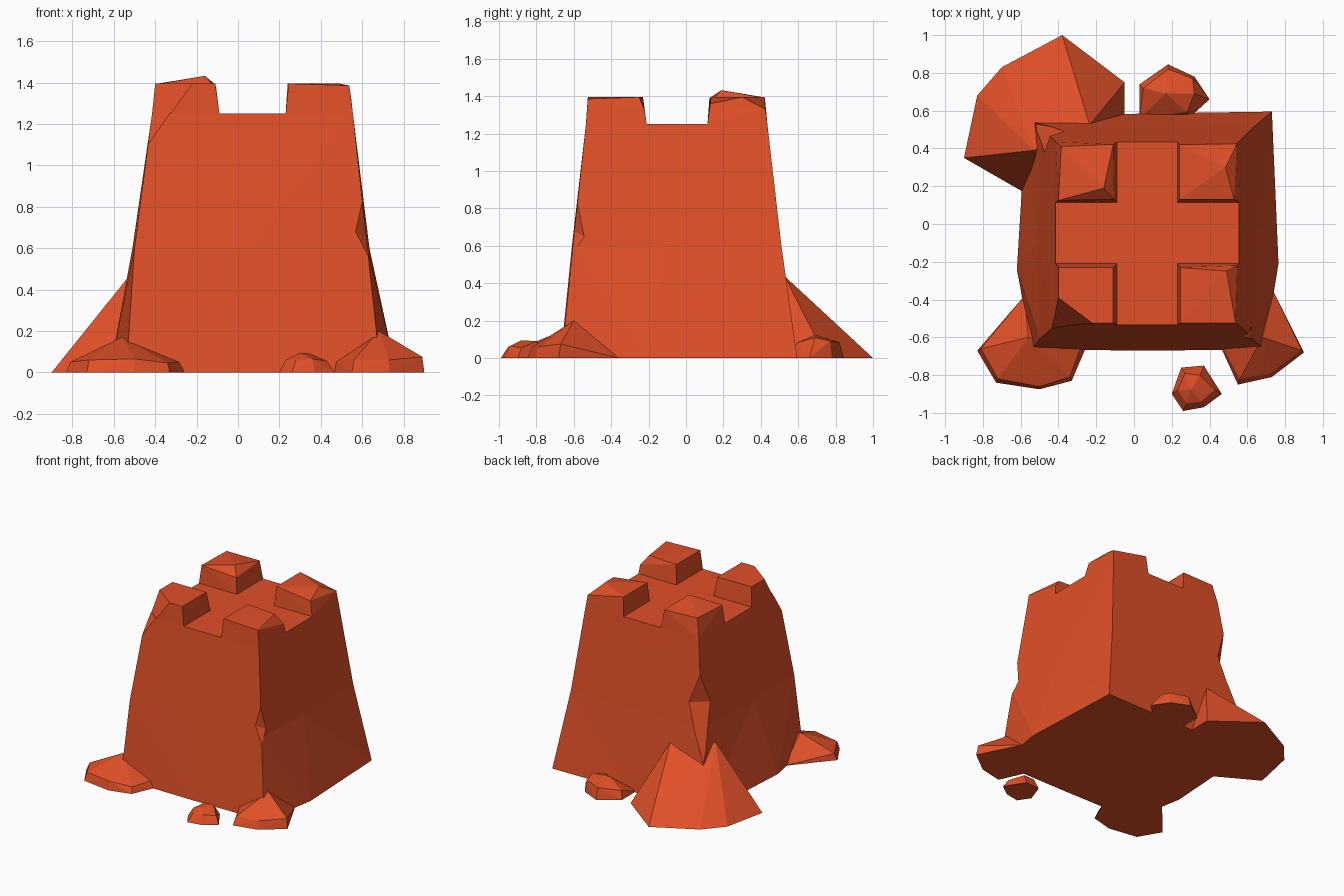
import bpy, bmesh
from mathutils import Vector

old = bpy.data.objects.get("Cube")
if old:
    bpy.data.objects.remove(old, do_unlink=True)

# Single flat colour
sand = bpy.data.materials.new("red_orange_sand")
sand.use_nodes = True
sand.diffuse_color = (0.75, 0.08, 0.021, 1)
sand.node_tree.nodes["Principled BSDF"].inputs["Base Color"].default_value = (0.75, 0.08, 0.021, 1)


def finish(name, bm):
    bmesh.ops.recalc_face_normals(bm, faces=bm.faces[:])
    mesh = bpy.data.meshes.new(name)
    bm.to_mesh(mesh)
    bm.free()
    mesh.materials.append(sand)
    obj = bpy.data.objects.new(name, mesh)
    bpy.context.collection.objects.link(obj)
    return obj


def hull(name, points):
    """Faceted solid wrapped round a few points."""
    bm = bmesh.new()
    verts = [bm.verts.new(p) for p in points]
    res = bmesh.ops.convex_hull(bm, input=verts)
    loose = {g for g in res["geom_interior"] + res["geom_unused"]
             if isinstance(g, bmesh.types.BMVert)}
    bmesh.ops.delete(bm, geom=list(loose), context='VERTS')
    return finish(name, bm)


def rock(name, base, tops):
    """Rock standing on the ground: base outline plus upper points."""
    return hull(name, [(x, y, 0) for x, y in base] + tops)


def merlon(name, base, tops):
    return hull(name, [(x, y, FLOOR) for x, y in base] + tops)


def chip(target, points):
    """Knock a faceted chip out of an edge."""
    cutter = hull("chip_cutter", points)
    cutter.hide_render = True
    mod = target.modifiers.new("chip", 'BOOLEAN')
    mod.operation = 'DIFFERENCE'
    mod.solver = 'EXACT'
    mod.object = cutter
    bpy.context.view_layer.objects.active = target
    bpy.ops.object.modifier_apply(modifier=mod.name)
    bpy.data.objects.remove(cutter, do_unlink=True)


FLOOR, TOP = 1.25, 1.395

# Tower body: three rings of corners and side midpoints
rings = [
    (0, [(-.54, -.665), (.07, -.67), (.69, -.665), (.765, -.21),
         (.73, .595), (.07, .585), (-.57, .57), (-.62, -.24)]),
    (.6, [(-.5, -.61), (.07, -.61), (.625, -.605), (.635, -.1),
          (.63, .51), (.07, .51), (-.49, .51), (-.51, -.1)]),
    (FLOOR, [(-.415, -.535), (.07, -.535), (.555, -.535), (.555, -.05),
             (.555, .435), (.07, .435), (-.415, .435), (-.415, -.05)]),
]
bm = bmesh.new()
loops = [[bm.verts.new((x, y, z)) for x, y in pts] for z, pts in rings]
for low, high in zip(loops, loops[1:]):
    for i in range(8):
        j = (i + 1) % 8
        bm.faces.new((low[i], low[j], high[j], high[i]))
bm.faces.new(loops[0][::-1])
bm.faces.new(loops[-1])
bmesh.ops.triangulate(bm, faces=bm.faces[:])

# Sloping cut across the upper front right corner
a, b, c = Vector((-.4, -.39, TOP)), Vector((-.22, -.525, TOP)), Vector((-.435, -.552, 1.1))
normal = (b - a).cross(c - a)
if normal.x > 0:
    normal.negate()
bmesh.ops.bisect_plane(bm, geom=bm.verts[:] + bm.edges[:] + bm.faces[:],
                       plane_co=c, plane_no=normal, clear_outer=True)
bmesh.ops.holes_fill(bm, edges=[e for e in bm.edges if e.is_boundary])
tower = finish("tower_body", bm)

# Chips in two of the tower's vertical edges
chip(tower, [(.6, -.58, .82), (.55, -.615, .69), (.635, -.53, .64),
             (.63, -.61, .56), (.72, -.7, .69)])
chip(tower, [(-.45, .465, 1.01), (-.36, .5, .77), (-.495, .36, .76),
             (-.52, .53, .33), (-.64, .66, .75)])

# Four battered merlons
merlon("merlon_front_right",
       [(-.415, -.465), (-.325, -.535), (-.09, -.535), (-.09, -.21), (-.415, -.21)],
       [a, b, (-.11, -.525, TOP), (-.11, -.23, TOP), (-.4, -.23, TOP)])
merlon("merlon_front_left",
       [(.23, -.535), (.555, -.535), (.555, -.21), (.23, -.21)],
       [(.245, -.525, TOP), (.538, -.525, 1.385), (.49, -.25, TOP),
        (.245, -.23, TOP), (.547, -.22, 1.32)])
merlon("merlon_back_left",
       [(.23, .115), (.555, .115), (.555, .435), (.23, .435)],
       [(.24, .13, TOP), (.24, .42, TOP), (.485, .3, TOP),
        (.53, .13, 1.36), (.545, .425, 1.33)])
merlon("merlon_back_right",
       [(-.415, .115), (-.09, .115), (-.09, .435), (-.415, .435)],
       [(-.385, .41, TOP), (-.11, .422, 1.39), (-.105, .13, 1.37),
        (-.4, .125, 1.39), (-.16, .19, 1.432)])

# Large mound of slumped sand against the back corner
rock("back_mound",
     [(-.9, .35), (-.83, .68), (-.7, .83), (-.38, 1), (-.05, .75),
      (-.05, .5), (-.5, .12)],
     [(-.72, .41, .21), (-.34, .72, .2), (-.53, .39, .46), (-.235, .525, .44)])

# Boulders pressed against the front corners
rock("front_right_boulder",
     [(-.83, -.67), (-.73, -.84), (-.5, -.875), (-.33, -.83), (-.24, -.62), (-.58, -.38)],
     [(-.81, -.66, .05), (-.72, -.82, .06), (-.5, -.86, .065), (-.34, -.81, .045),
      (-.28, -.65, .05), (-.56, -.6, .17)])
rock("front_left_boulder",
     [(.45, -.63), (.55, -.85), (.73, -.81), (.9, -.68), (.74, -.36)],
     [(.47, -.65, .05), (.56, -.82, .06), (.73, -.79, .06), (.89, -.67, .075),
      (.64, -.69, .13), (.68, -.6, .2)])

# Loose pebbles
rock("front_pebble",
     [(.2, -.9), (.26, -.99), (.37, -.97), (.465, -.9), (.37, -.75), (.25, -.76)],
     [(.23, -.88, .06), (.28, -.95, .06), (.36, -.94, .065), (.43, -.88, .055),
      (.3, -.88, .095), (.35, -.8, .09), (.27, -.79, .08)])
rock("back_pebble",
     [(.03, .56), (.03, .74), (.18, .845), (.32, .78), (.4, .66), (.29, .56)],
     [(.05, .72, .06), (.18, .82, .085), (.31, .77, .09), (.17, .69, .125),
      (.32, .69, .11), (.28, .59, .08)])
